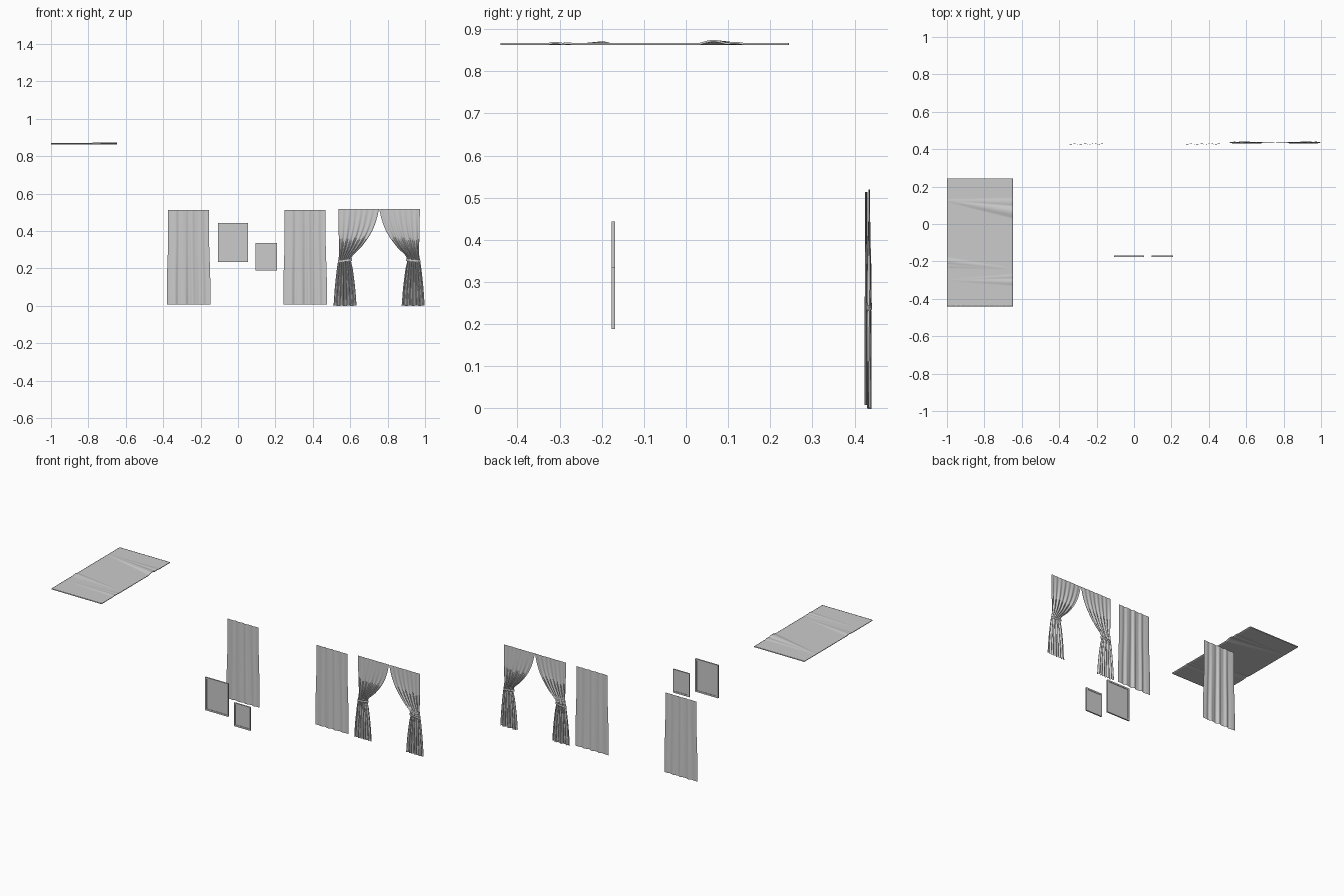
import bpy, bmesh
from math import sin, cos, pi

if "Cube" in bpy.data.objects:
    bpy.data.objects.remove(bpy.data.objects["Cube"])


def finish(name, bm, loc=(0, 0, 0), smooth=True):
    bmesh.ops.recalc_face_normals(bm, faces=bm.faces)
    me = bpy.data.meshes.new(name)
    bm.to_mesh(me)
    bm.free()
    ob = bpy.data.objects.new(name, me)
    ob.location = loc
    bpy.context.collection.objects.link(ob)
    if smooth:
        bpy.ops.object.select_all(action='DESELECT')
        ob.select_set(True)
        bpy.context.view_layer.objects.active = ob
        bpy.ops.object.shade_smooth_by_angle(angle=0.7)
    return ob


def sheet(name, nu, nv, f, loc=(0, 0, 0), closed=False):
    """Grid surface from a function of u, v in 0..1."""
    bm = bmesh.new()
    rows = [[bm.verts.new(f(i / nu, j / nv)) for i in range(nu + (not closed))]
            for j in range(nv + 1)]
    n = len(rows[0])
    for a, b in zip(rows, rows[1:]):
        for i in range(nu):
            k = (i + 1) % n
            bm.faces.new((a[i], a[k], b[k], b[i]))
    return finish(name, bm, loc)


def lerp_keys(keys, z):
    """Smooth interpolation through (z, value) pairs, falling z."""
    for i in range(len(keys) - 1):
        (z0, a), (z1, b) = keys[i], keys[i + 1]
        if z >= z1:
            t = (z0 - z) / (z0 - z1)
            p = keys[max(i - 1, 0)]
            q = keys[min(i + 2, len(keys) - 1)]
            m0 = (b - p[1]) / (z1 - p[0]) * (z1 - z0)
            m1 = (q[1] - a) / (q[0] - z0) * (z1 - z0)
            return ((2*t**3 - 3*t*t + 1) * a + (t**3 - 2*t*t + t) * m0
                    + (3*t*t - 2*t**3) * b + (t**3 - t*t) * m1)
    return keys[-1][1]


# Rug with fanned wrinkles: (y at left, y at right, width, height left, height right)
WRINKLES = [(0.125, 0.065, 0.036, 0.0005, 0.0075), (0.125, 0.115, 0.026, 0.001, 0.003),
            (-0.20, -0.24, 0.022, 0.004, 0.0), (-0.22, -0.24, 0.016, 0.002, 0.0),
            (-0.30, -0.31, 0.020, 0.0, 0.003), (-0.30, -0.28, 0.014, 0.0, 0.0015)]


def rug(u, v):
    y = -0.44 + 0.684 * v
    h = 0
    for y0, y1, w, h0, h1 in WRINKLES:
        c = y0 + (y1 - y0) * u
        t = u if h1 > h0 else 1 - u
        d = (y - c) / (w * (0.2 + 0.8 * t))
        h = max(h, (h0 + (h1 - h0) * u) * max(0, 1 - d * d) ** 1.5)
    return (-1 + 0.352 * u, y, 0.867 + h)


r = sheet("rug", 40, 220, rug)
m = r.modifiers.new("thickness", 'SOLIDIFY')
m.thickness = 0.005
m.offset = -1 if r.data.polygons[0].normal.z > 0 else 1


# Straight hanging curtains, slightly flared at the hem
def curtain(u, v):
    z = 0.008 + 0.505 * v
    half = 0.1165 - 0.008 * v
    mid = sin(pi * u) ** 0.7 if 0 < u < 1 else 0
    amp = (0.0042 - 0.0018 * v) * mid
    y = amp * (sin(2 * pi * 4.5 * u + 0.4 * v) + 0.35 * sin(2 * pi * 8 * u + 1))
    return (half * (2 * u - 1) + 0.0015 * sin(7 * v) * (2 * u - 1), y, z)


for name, x in (("curtain_left", -0.264), ("curtain_right", 0.359)):
    sheet(name, 72, 24, curtain, (x, 0.428, 0))

# Tied back curtain pair: half profile mirrored about its centre
CX = 0.7545
INNER = [(0.519, 0.754), (0.47, 0.743), (0.417, 0.725), (0.37, 0.70), (0.31, 0.655),
         (0.267, 0.612), (0.24, 0.605), (0.20, 0.613), (0.10, 0.626), (0.0, 0.634)]
OUTER = [(0.519, 0.537), (0.40, 0.538), (0.28, 0.541), (0.24, 0.535),
         (0.20, 0.529), (0.10, 0.518), (0.0, 0.511)]
AMP = [(0.519, 0.0012), (0.40, 0.003), (0.30, 0.0055), (0.24, 0.0045),
       (0.18, 0.0055), (0.0, 0.0055)]


def tied(u, v):
    z = 0.519 * (1 - v)
    a, b, amp = (lerp_keys(k, z) for k in (OUTER, INNER, AMP))
    x = a + (b - a) * u
    y = amp * (0.75 * sin(2 * pi * 7 * u) + 0.3 * sin(2 * pi * 3 * u + 5 * v))
    return (x - CX, y, z + 0.002 * sin(22 * u) * v)


def band(u, v):
    # flat ring gripping the gathered cloth, slightly tilted
    a = 2 * pi * u
    x = 0.572 + 0.0385 * cos(a)
    return (x - CX, 0.0065 * sin(a), 0.236 + 0.012 * v + 0.12 * (x - 0.572))


for ob in (sheet("tied_curtains", 110, 60, tied, (CX, 0.435, 0)),
           sheet("tie_bands", 32, 2, band, (CX, 0.435, 0), True)):
    ob.modifiers.new("mirror", 'MIRROR').use_mirror_merge = False


# Picture frames: mitred border with a thin recessed panel
def frame(name, x0, x1, z0, z1, w=0.010):
    ya, yb = -0.1765, -0.168
    bm = bmesh.new()

    def loop(d, y):
        return [bm.verts.new(p) for p in ((x0 + d, y, z0 + d), (x1 - d, y, z0 + d),
                                          (x1 - d, y, z1 - d), (x0 + d, y, z1 - d))]
    loops = [loop(0, ya), loop(w, ya), loop(w, yb), loop(0, yb)]
    for k in range(4):
        a, b = loops[k], loops[(k + 1) % 4]
        for i in range(4):
            j = (i + 1) % 4
            bm.faces.new((a[i], a[j], b[j], b[i]))
    finish(name + "_border", bm, smooth=False)
    bm = bmesh.new()
    bmesh.ops.create_cube(bm, size=1)
    for v in bm.verts:
        v.co = (v.co.x * (x1 - x0 - 2 * w), v.co.y * 0.003, v.co.z * (z1 - z0 - 2 * w))
    finish(name + "_panel", bm, ((x0 + x1) / 2, (ya + yb) / 2, (z0 + z1) / 2), False)


frame("large_picture", -0.107, 0.053, 0.235, 0.444)
frame("small_picture", 0.094, 0.209, 0.188, 0.336)
